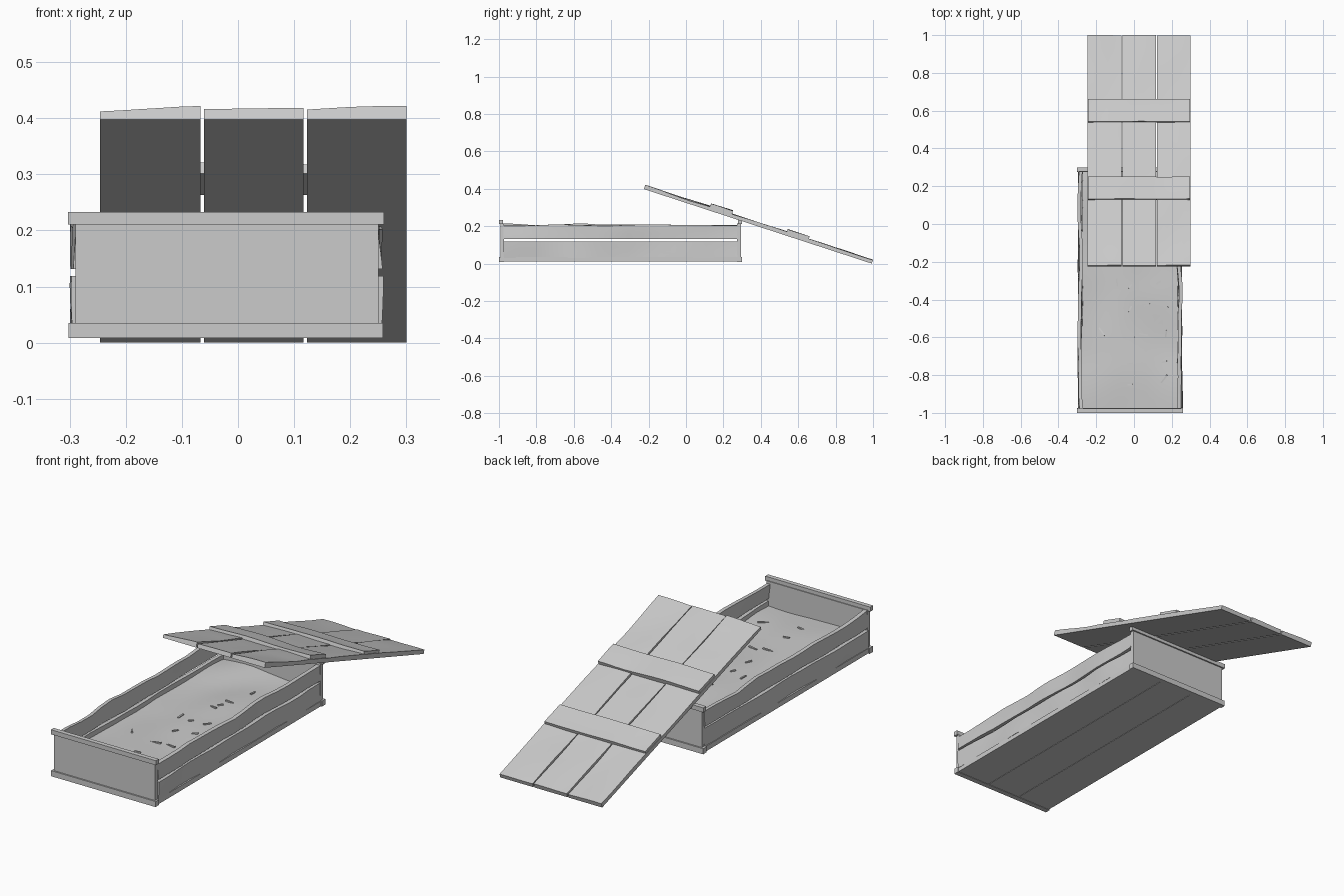
import bpy, bmesh, math, random
from mathutils import Vector, Matrix, noise

if "Cube" in bpy.data.objects:
    bpy.data.objects.remove(bpy.data.objects["Cube"])

random.seed(4)


def plank(name, lo, hi, waves=(), cuts=10, matrix=None):
    """Box from lo to hi, cut along its length; waves = (axis, side, amplitude) worn faces."""
    lo, hi = Vector(lo), Vector(hi)
    size, mid = hi - lo, (lo + hi) / 2
    bm = bmesh.new()
    bmesh.ops.create_cube(bm, size=1)
    if waves:
        dims = sorted(range(3), key=lambda i: -size[i])
        for axis, n in ((dims[0], cuts), (dims[1], 4)):
            edges = [e for e in bm.edges
                     if abs(e.verts[0].co[axis] - e.verts[1].co[axis]) > 0.9]
            bmesh.ops.subdivide_edges(bm, edges=edges, cuts=n, use_grid_fill=True)
    seed = Vector((random.random() * 50, random.random() * 50, 3))
    for v in bm.verts:
        unit = v.co.copy()
        v.co = Vector(unit[i] * size[i] + mid[i] for i in range(3))
        for axis, side, amp in waves:
            if unit[axis] * side > 0.49:
                p = v.co.copy() * 5
                p[axis] = 0
                v.co[axis] += amp * noise.noise(p + seed)
    if matrix:
        bm.transform(matrix)
    bmesh.ops.recalc_face_normals(bm, faces=bm.faces)
    return finish(name, bm)


def finish(name, bm):
    me = bpy.data.meshes.new(name)
    bm.to_mesh(me)
    bm.free()
    ob = bpy.data.objects.new(name, me)
    bpy.context.collection.objects.link(ob)
    me.shade_smooth()
    bpy.context.view_layer.objects.active = ob
    ob.select_set(True)
    bpy.ops.object.shade_smooth_by_angle(angle=math.radians(30))
    ob.select_set(False)
    return ob


# Crate floor: three boards
x0, x1 = -0.298, 0.255
w = (x1 - x0) / 3
for i in range(3):
    plank(f"floor_board_{i + 1}", (x0 + i * w + 0.001, -0.975, 0.01),
          (x0 + (i + 1) * w - 0.001, 0.275, 0.034))

# Crate ends: panel with a top and a bottom rail
for name, y, s in (("front", -1.0, 1), ("back", 0.30, -1)):
    def span(a, b):
        return sorted((y + s * a, y + s * b))
    for part, xa, xb, d, za, zb in (("panel", -0.29, 0.25, (0.007, 0.026), 0.03, 0.215),
                                    ("bottom_rail", -0.302, 0.258, (0, 0.026), 0.008, 0.035),
                                    ("top_rail", -0.303, 0.26, (0, 0.022), 0.211, 0.233)):
        ya, yb = span(*d)
        plank(f"{name}_{part}", (xa, ya, za), (xb, yb, zb))

# Crate sides: two worn planks each with a gap between
for name, xa, xb in (("left", -0.294, -0.276), ("right", 0.232, 0.251)):
    worn = [(0, 1, 0.012), (0, -1, 0.012)]
    plank(f"{name}_lower_plank", (xa, -0.975, 0.03), (xb, 0.275, 0.119), worn, 14)
    plank(f"{name}_upper_plank", (xa, -0.975, 0.131), (xb, 0.275, 0.207),
          worn + [(2, 1, 0.016)], 14)

# Filling: gently uneven bed inside the crate
def bed_height(x, y):
    return 0.095 + 0.018 * noise.noise(Vector((x * 4 + 7, y * 3, 2)))

bm = bmesh.new()
bmesh.ops.create_grid(bm, x_segments=12, y_segments=28, size=0.5)
for v in bm.verts:
    x, y = v.co.x * 0.52 - 0.022, v.co.y * 1.25 - 0.35
    v.co = (x, y, bed_height(x, y))
finish("filling_bed", bm)

# Slivers lying on the filling
spots = [(-0.09, -0.31), (-0.02, -0.33), (0.06, -0.32), (0.13, -0.31), (-0.02, -0.45),
         (0.07, -0.43), (0.17, -0.45), (-0.17, -0.57), (-0.02, -0.60), (0.05, -0.585),
         (0.17, -0.58), (-0.02, -0.85), (0.16, -0.82), (0.16, -0.73), (-0.02, -0.74)]
spots += [(random.uniform(-0.18, 0.17), random.uniform(-0.2, 0.2)) for _ in range(7)]
for i, (x, y) in enumerate(spots):
    m = (Matrix.Translation((x, y, bed_height(x, y) + 0.002))
         @ Matrix.Rotation(random.uniform(0, math.pi), 4, 'Z')
         @ Matrix.Rotation(random.uniform(-0.2, 0.2), 4, 'Y'))
    h = random.uniform(0.012, 0.026)
    plank(f"sliver_{i + 1}", (-h, -0.004, -0.003), (h, 0.004, 0.003), matrix=m)

# Lid: three worn planks and two battens, leaning on the back rail
angle = math.atan2(0.398, 1.218)
length = math.hypot(0.398, 1.218)
lean = Matrix.Translation((0, -0.225, 0.398)) @ Matrix.Rotation(-angle, 4, 'X')
for i, (xa, xb) in enumerate(((-0.246, -0.067), (-0.061, 0.117), (0.123, 0.30))):
    plank(f"lid_plank_{i + 1}", (xa, 0, 0), (xb, length, 0.021), [(2, 1, 0.008)], 14, lean)
for i, v in enumerate((0.365, 0.797)):
    plank(f"lid_batten_{i + 1}", (-0.244, v, 0.018), (0.296, v + 0.124, 0.036),
          [(2, 1, 0.008)], 10, lean)
